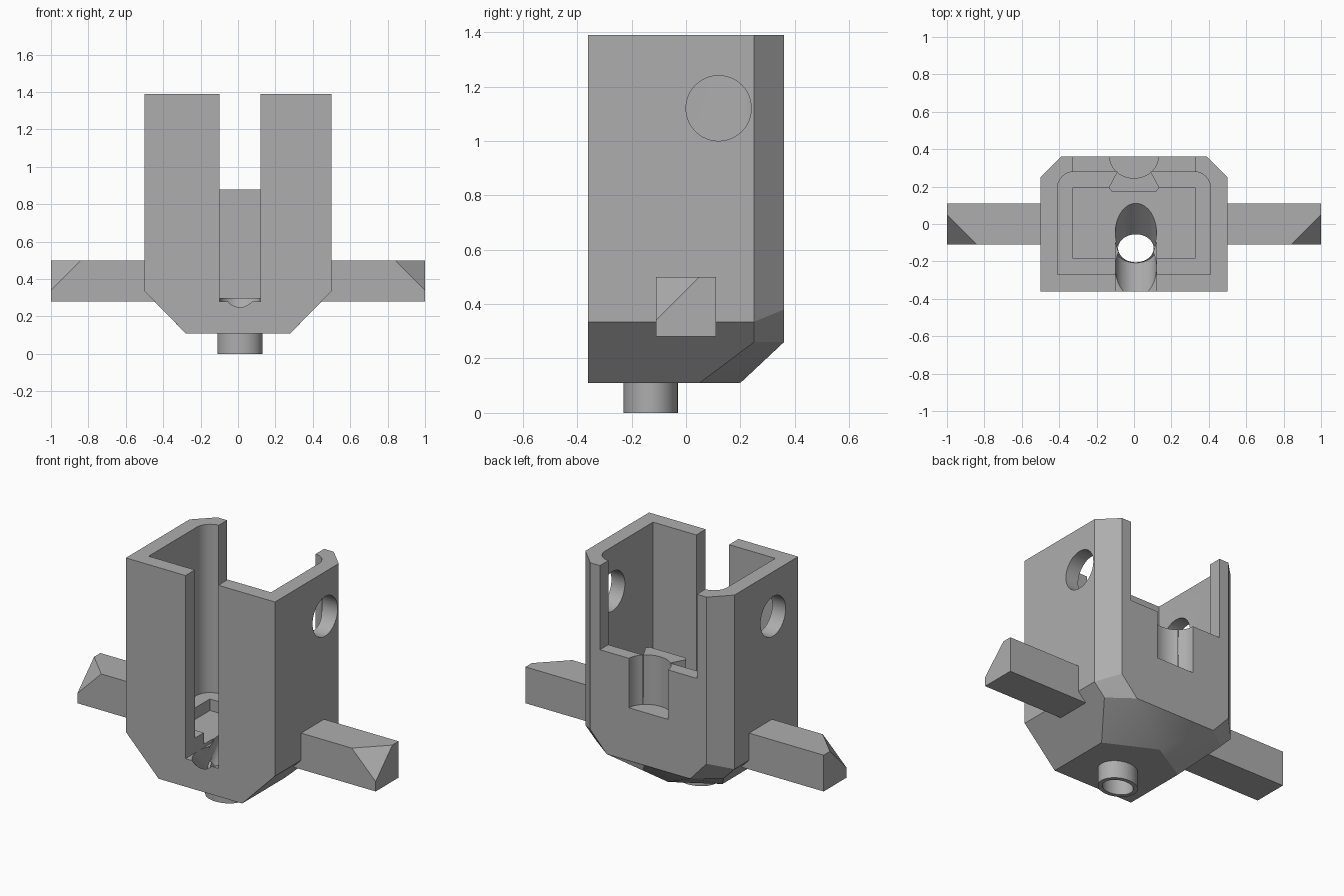
import bpy, bmesh
from math import sin, cos, pi
from mathutils import Vector

cube = bpy.data.objects.get("Cube")
if cube:
    bpy.data.objects.remove(cube, do_unlink=True)

grey = bpy.data.materials.new("plain_grey")
grey.use_nodes = True
grey.diffuse_color = (0.42, 0.42, 0.42, 1)
grey.node_tree.nodes["Principled BSDF"].inputs["Base Color"].default_value = grey.diffuse_color


def make(name, bm):
    bmesh.ops.recalc_face_normals(bm, faces=bm.faces)
    mesh = bpy.data.meshes.new(name)
    bm.to_mesh(mesh)
    bm.free()
    mesh.materials.append(grey)
    ob = bpy.data.objects.new(name, mesh)
    bpy.context.collection.objects.link(ob)
    return ob


def hull(name, points):
    bm = bmesh.new()
    for p in points:
        bm.verts.new(p)
    bmesh.ops.convex_hull(bm, input=bm.verts)
    bmesh.ops.dissolve_limit(bm, angle_limit=0.01, verts=bm.verts, edges=bm.edges)
    return make(name, bm)


def prism(name, outline, z0, z1):
    bm = bmesh.new()
    face = bm.faces.new([bm.verts.new((x, y, z0)) for x, y in outline])
    new = bmesh.ops.extrude_face_region(bm, geom=[face])["geom"]
    bmesh.ops.translate(bm, vec=(0, 0, z1 - z0),
                        verts=[v for v in new if isinstance(v, bmesh.types.BMVert)])
    return make(name, bm)


def box(name, x0, x1, y0, y1, z0, z1):
    return prism(name, [(x0, y0), (x1, y0), (x1, y1), (x0, y1)], z0, z1)


def tube(name, start, end, rx, ry, sides=48):
    start, end = Vector(start), Vector(end)
    bm = bmesh.new()
    bmesh.ops.create_cone(bm, cap_ends=True, segments=sides, radius1=1, radius2=1,
                          depth=(end - start).length)
    bmesh.ops.scale(bm, vec=(rx, ry, 1), verts=bm.verts)
    turn = Vector((0, 0, 1)).rotation_difference(end - start).to_matrix()
    bmesh.ops.rotate(bm, matrix=turn, verts=bm.verts)
    bmesh.ops.translate(bm, vec=(start + end) / 2, verts=bm.verts)
    return make(name, bm)


def combine(target, tool, operation):
    mod = target.modifiers.new("combine", "BOOLEAN")
    mod.operation, mod.solver, mod.object = operation, "EXACT", tool
    bpy.context.view_layer.objects.active = target
    bpy.ops.object.modifier_apply(modifier=mod.name)
    bpy.data.objects.remove(tool, do_unlink=True)


# Outer shell: chamfered back corners and faceted underside
half = [(.5, -.36, 1.39), (.5, .25, 1.39), (.39, .36, 1.39),
        (.5, -.36, .335), (.5, .25, .335), (.39, .36, .38),
        (.427, .25, .26), (.28, .36, .26), (.28, -.36, .11), (.28, .05, .11)]
body = hull("body", [(s * x, y, z) for x, y, z in half for s in (1, -1)] + [(-.02, .2, .11)])

# Main cavity with rounded back corners, then the shallow floor recess
r = .09
arc = [(.41 - r + r * cos(a * pi / 16), .28 - r + r * sin(a * pi / 16)) for a in range(9)]
cavity = [(.41, -.27)] + arc + [(-x, y) for x, y in reversed(arc)] + [(-.41, -.27)]
combine(body, prism("cavity", cavity, .37, 1.6), "DIFFERENCE")
combine(body, box("recess", -.325, .325, -.185, .195, .30, .6), "DIFFERENCE")

# Back opening and front slot
combine(body, box("back_opening", -.325, .325, .15, .6, .88, 1.6), "DIFFERENCE")
combine(body, box("front_slot", -.1, .12, -.6, -.1, .28, 1.6), "DIFFERENCE")

# Flared rib behind the back notch
rib = [(.08, .32), (.09, .28), (.135, .195), (.12, .175)]
combine(body, prism("rib", rib + [(-x, y) for x, y in reversed(rib)], .27, .88), "UNION")
combine(body, tube("back_notch", (0, .36, .58), (0, .36, 1.2), .13, .115), "DIFFERENCE")

# Bottom peg, its bore and the two sloping channels that meet it
combine(body, tube("peg", (.01, -.13, 0), (.01, -.13, .16), .12, .1), "UNION")
combine(body, tube("rear_channel", (.01, -.15, .195), (.01, .055, .4), .11, .11), "DIFFERENCE")
combine(body, tube("front_channel", (.01, -.13, .175), (.01, -.5, .545), .11, .11), "DIFFERENCE")
combine(body, tube("bore", (.01, -.13, -.1), (.01, -.13, .25), .095, .075), "DIFFERENCE")

# Round side holes, staggered front to back
for s in (1, -1):
    combine(body, tube("side_hole", (s * .3, s * .12, 1.12), (s * .7, s * .12, 1.12), .12, .12),
            "DIFFERENCE")

# Side arms with one clipped corner at the tip
parts = [body]
for side, s in (("left", 1), ("right", -1)):
    tip = [(1, .11, .28), (1, .11, .5), (1, -.11, .28),
           (1, -.11, .34), (1, .05, .5), (.84, -.11, .5)]
    root = [(.43, y, z) for y in (-.11, .11) for z in (.28, .5)]
    parts.append(hull(side + "_arm", [(s * x, y, z) for x, y, z in root + tip]))

# Smooth the round walls, keep the hard edges
for ob in parts:
    bpy.ops.object.select_all(action="DESELECT")
    ob.select_set(True)
    bpy.context.view_layer.objects.active = ob
    bpy.ops.object.shade_smooth_by_angle(angle=.4)
